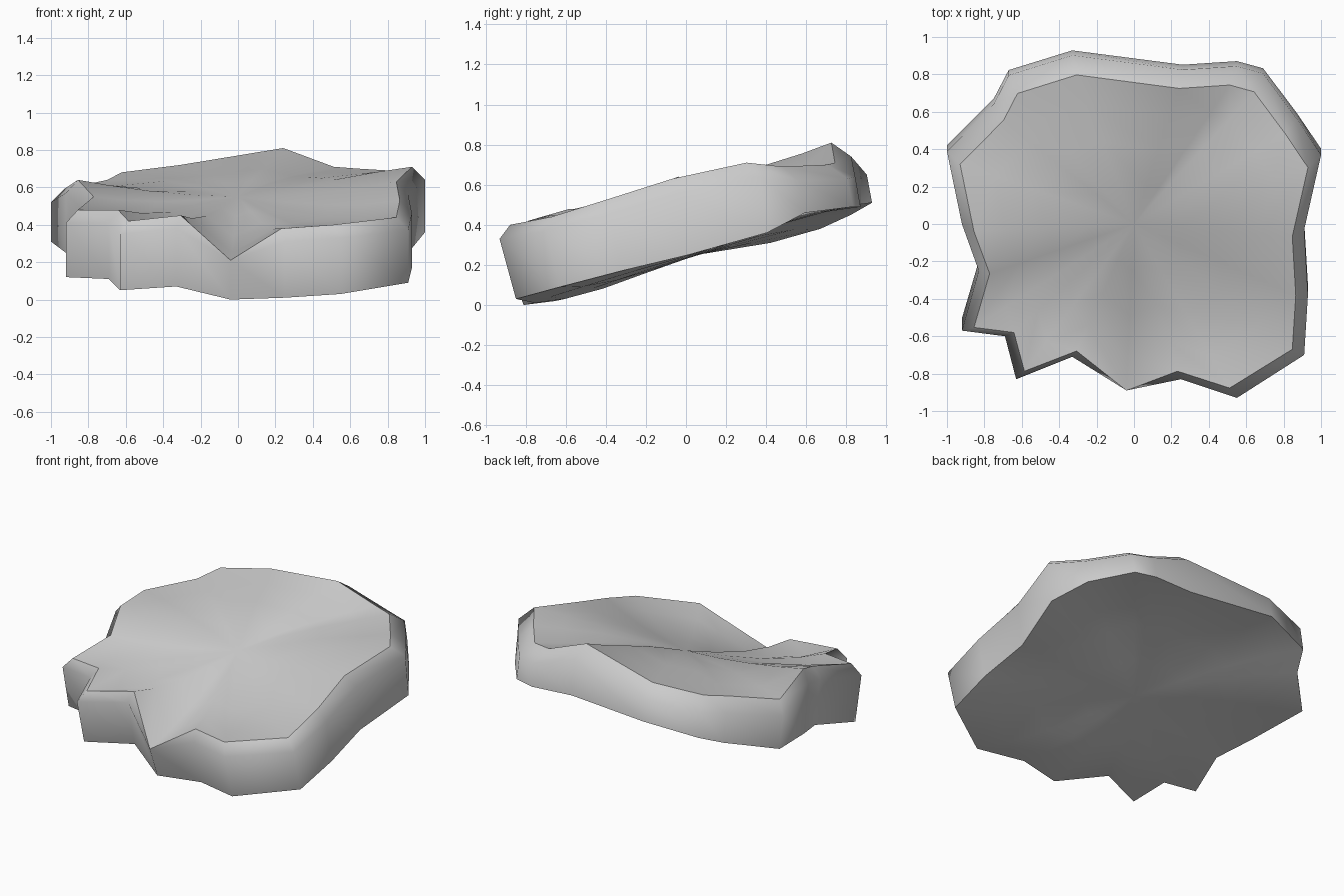
import bpy
import bmesh

old = bpy.data.objects.get("Cube")
if old:
    bpy.data.objects.remove(old, do_unlink=True)

# Slab outline, counter-clockwise from the low front notch:
# x, y, height of top rim, height of bottom rim
OUTLINE = [
    (-.04, -.89, .21, 0), (.25, -.83, .38, .01), (.55, -.93, .40, .03),
    (.91, -.70, .44, .09), (.93, -.38, .53, .17), (.91, -.03, .63, .25),
    (1, .38, .71, .36), (.87, .58, .69, .46), (.69, .83, .70, .49),
    (.55, .87, .71, .49), (.26, .85, .81, .50), (-.33, .93, .72, .51),
    (-.67, .82, .68, .45), (-.75, .66, .64, .38), (-1, .40, .59, .31),
    (-.92, 0, .64, .25), (-.83, -.25, .55, .19), (-.92, -.57, .48, .12),
    (-.69, -.60, .48, .11), (-.63, -.83, .42, .05), (-.33, -.71, .45, .07),
]
INNER_SCALES = (.8, .55, .28)


def top_middle(y):
    return min(.63, .55 + .28 * y)


def bottom_middle(y):
    return .23 + .25 * y


def rim_point(i, x, y, z):
    # The notch runs straight out to the wall; elsewhere the rim is inset
    return (x, y, z) if i == 0 else (.93 * x, .9 * y - .04, z)


def shoulder_point(i, x, y, z):
    return (x, y, z) if i == 0 else (x, min(y, .97 * y), z - .07)


def inner_rings(rim, middle):
    # Shrink the rim towards the centre, easing into the middle surface
    rings = []
    for s in INNER_SCALES:
        ring = []
        for x, y, z in rim:
            h = middle(y * s)
            ring.append((x * s, y * s, h + (z - h) * s ** 1.6))
        rings.append(ring)
    return rings


top_rim = [rim_point(i, x, y, t) for i, (x, y, t, b) in enumerate(OUTLINE)]
shoulder = [shoulder_point(i, x, y, t) for i, (x, y, t, b) in enumerate(OUTLINE)]
bottom_rim = [(x, .955 * y + .04, b) for x, y, t, b in OUTLINE]

top_rings = inner_rings(top_rim, top_middle)
bottom_rings = inner_rings(bottom_rim, bottom_middle)
sections = top_rings[::-1] + [top_rim, shoulder, bottom_rim] + bottom_rings

# Loft the sections from the top centre, over the wall, to the bottom centre
bm = bmesh.new()
loops = [[bm.verts.new(p) for p in section] for section in sections]
top_centre = bm.verts.new((0, 0, top_middle(0)))
bottom_centre = bm.verts.new((0, 0, bottom_middle(0)))
count = len(OUTLINE)
for i in range(count):
    j = (i + 1) % count
    bm.faces.new((top_centre, loops[0][i], loops[0][j]))
    bm.faces.new((bottom_centre, loops[-1][j], loops[-1][i]))
    for upper, lower in zip(loops, loops[1:]):
        bm.faces.new((upper[i], lower[i], lower[j], upper[j]))

for face in bm.faces:
    face.smooth = True

# Crisp rims above and below
for loop in (loops[len(INNER_SCALES)], loops[len(INNER_SCALES) + 2]):
    for i in range(count):
        edge = bm.edges.get((loop[i], loop[(i + 1) % count]))
        if edge:
            edge.smooth = False

# Collapse the bevel where it meets the notch
bmesh.ops.remove_doubles(bm, verts=bm.verts, dist=.0001)
bmesh.ops.recalc_face_normals(bm, faces=bm.faces)
mesh = bpy.data.meshes.new("stone_slab")
bm.to_mesh(mesh)
bm.free()

# Plain grey stone
stone = bpy.data.materials.new("grey_stone")
stone.use_nodes = True
grey = (.6, .6, .6, 1)
stone.diffuse_color = grey
stone.node_tree.nodes["Principled BSDF"].inputs["Base Color"].default_value = grey
mesh.materials.append(stone)

slab = bpy.data.objects.new("stone_slab", mesh)
bpy.context.collection.objects.link(slab)
